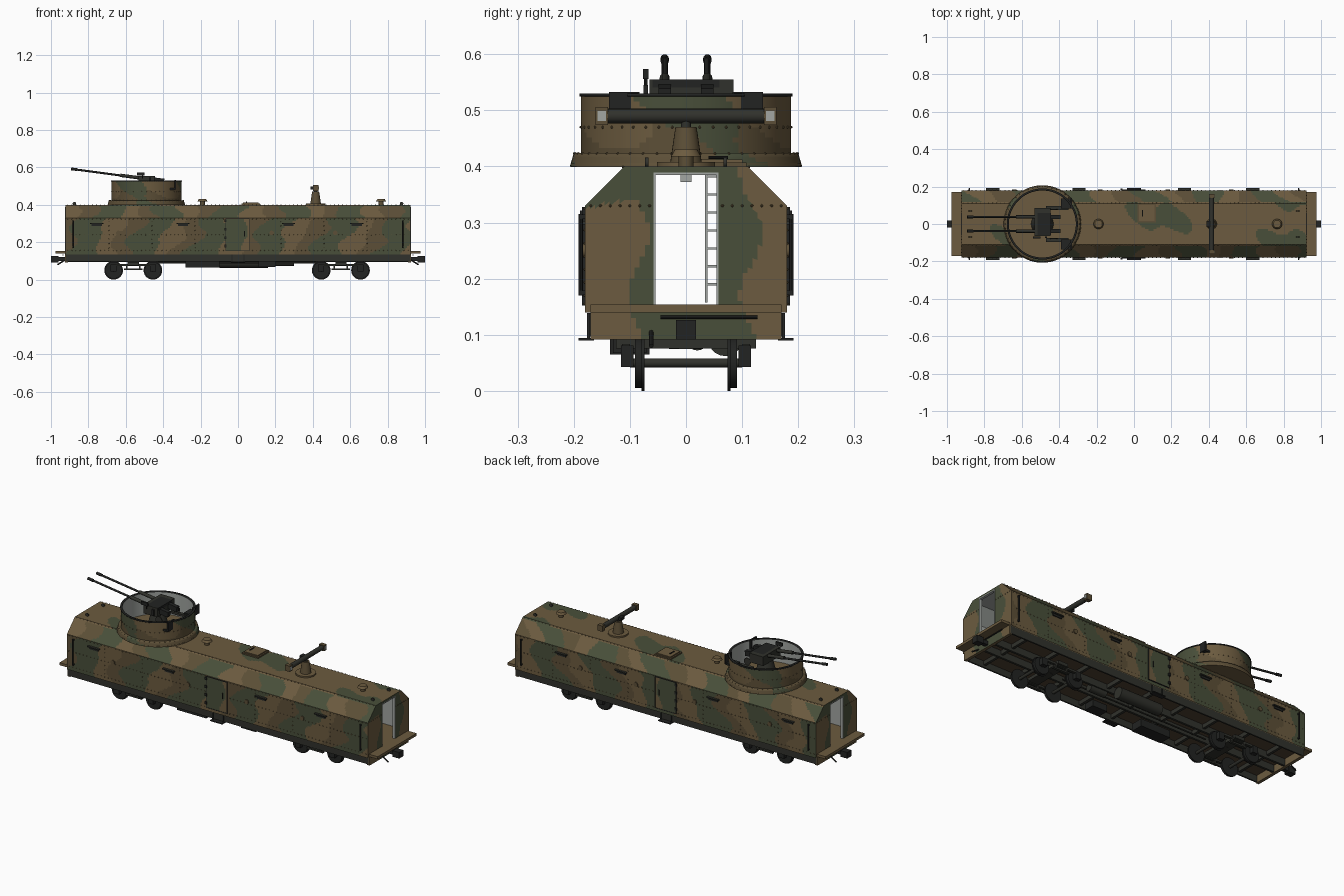
import bpy, bmesh, math
from mathutils import Vector, Matrix

if "Cube" in bpy.data.objects:
    bpy.data.objects.remove(bpy.data.objects["Cube"])

def mat(name, c):
    m = bpy.data.materials.new(name)
    m.diffuse_color = (*c, 1)
    m.use_nodes = True
    m.node_tree.nodes["Principled BSDF"].inputs["Base Color"].default_value = m.diffuse_color
    return m

TAN = mat("tan_brown", (0.150, 0.105, 0.050))
BROWN = mat("dark_brown", (0.108, 0.078, 0.038))
GREEN = mat("camo_green", (0.066, 0.078, 0.042))
STEEL = mat("dark_steel", (0.030, 0.031, 0.025))
BLACK = mat("gunmetal", (0.016, 0.017, 0.016))
GREY = mat("interior_grey", (0.36, 0.38, 0.36))
WOOD = mat("floor_planks", (0.075, 0.050, 0.030))
CAMO = [TAN, BROWN, GREEN]

# ---------- helpers ----------
def finish(bm, name, mats):
    me = bpy.data.meshes.new(name)
    bm.to_mesh(me)
    bm.free()
    for m in mats:
        me.materials.append(m)
    ob = bpy.data.objects.new(name, me)
    bpy.context.collection.objects.link(ob)
    return ob

def box(name, c, s, m, ry=0.0):
    bm = bmesh.new()
    M = Matrix.Translation(c) @ Matrix.Rotation(ry, 4, 'Y') @ Matrix.Diagonal((*s, 1))
    bmesh.ops.create_cube(bm, size=1, matrix=M)
    return finish(bm, name, [m])

def rod(name, a, b, r1, m, r2=None, n=16):
    a, b = Vector(a), Vector(b)
    d = b - a
    M = Matrix.Translation((a + b) / 2) @ d.to_track_quat('Z', 'Y').to_matrix().to_4x4()
    bm = bmesh.new()
    bmesh.ops.create_cone(bm, cap_ends=True, segments=n, radius1=r1,
                          radius2=r1 if r2 is None else r2, depth=d.length, matrix=M)
    for f in bm.faces:
        f.smooth = len(f.verts) == 4 and n > 8
    return finish(bm, name, [m])

def camo(p):
    """slanted repeating bands: green, tan, dark brown; the roof is mostly tan"""
    x, y, z = p
    s = x - 0.42 * (z - 0.25) + 0.35 * y * (abs(y) < 0.179)
    s += 0.025 * math.sin(26 * z + 7 * x) + 0.022 * math.sin(45 * z - 11 * x + 9 * y)
    t = ((s + 0.875 + (0.12 if y > 0 else 0)) / 0.33) % 1
    if z > 0.395 and z < 0.402:
        blob = math.sin(9 * x + 0.3) + math.sin(24 * y + 5 * x) + 0.5 * math.sin(31 * x + 19 * y)
        return 2 if blob > 0.95 else 0
    return 2 if t < 0.46 else (0 if t < 0.74 else 1)

def end_camo(p):
    y, z = p.y * (1 if p.x > 0 else -1), p.z
    w = 0.02 * math.sin(28 * z)
    if y < 0:
        return 2 if y > -0.085 + w or z - 0.3 * y > 0.375 + w else 0
    return 2 if y < 0.115 + w else 0

def grid(name, rows, mats, rule=None, smooth=False):
    bm = bmesh.new()
    vs = [[bm.verts.new(p) for p in r] for r in rows]
    for a, b in zip(vs, vs[1:]):
        for i in range(len(a) - 1):
            f = bm.faces.new((a[i], b[i], b[i + 1], a[i + 1]))
            f.smooth = smooth
            if rule:
                f.material_index = rule(f.calc_center_median())
    bmesh.ops.remove_doubles(bm, verts=bm.verts, dist=1e-5)
    return finish(bm, name, mats)

def span(a, b, step=0.009):
    n = max(1, round(abs(b - a) / step))
    return [a + (b - a) * i / n for i in range(n + 1)]

def subdivide(pts, step=0.009):
    out = [pts[0]]
    for (a, b), (c, d) in zip(pts, pts[1:]):
        n = max(1, round(math.hypot(c - a, d - b) / step))
        out += [(a + (c - a) * i / n, b + (d - b) * i / n) for i in range(1, n + 1)]
    return out

# ---------- armoured body shell ----------
L = 0.922
outer = [(0.18, .135), (0.18, .33), (0.11, .40), (-0.11, .40), (-0.18, .33), (-0.18, .135)]
inner = [(0.172, .15), (0.172, .327), (0.107, .392), (-0.107, .392), (-0.172, .327), (-0.172, .15)]
grid("body_shell", [[(x, y, z) for y, z in subdivide(outer)] for x in span(-L, L)], CAMO, camo)
grid("body_lining", [[(x, -y, z) for y, z in inner] for x in (-L + .002, L - .002)], [GREY])

def roof_z(y):
    return min(0.40, 0.33 + 0.18 - abs(y))

ends = subdivide([(-.18, 0), (-.11, 0), (-.055, 0), (.055, 0), (.11, 0), (.18, 0)])
for sx in (-1, 1):
    for tag, x, mats, rule in (("end_wall", L, CAMO, end_camo), ("end_wall_lining", L - .01, [GREY], None)):
        for part, lo, hi, zb in (("left", -.18, -.055, .14), ("door_head", -.055, .055, .385), ("right", .055, .18, .14)):
            ys = [y for y, _ in ends if lo - 1e-6 <= y <= hi + 1e-6]
            n = 26 if zb < .2 else 2
            rows = [[(sx * x, y * sx, zb + (roof_z(y) - zb) * i / n) for i in range(n + 1)] for y in ys]
            grid(f"{tag}_{part}", rows, mats, rule)
    for sy in (-1, 1):
        box("door_jamb", (sx * (L - .005), sy * .056, .27), (.014, .004, .235), GREY)
        rod("corner_handrail", (sx * .88, sy * .188, .17), (sx * .88, sy * .188, .315), .004, BLACK, n=8)
        for z in (.175, .31):
            box("handrail_bracket", (sx * .88, sy * .184, z), (.008, .012, .008), BLACK)
        rod("lifting_eye", (sx * .875, sy * .07 - .003, .407), (sx * .875, sy * .07 + .003, .407), .009, STEEL)
    box("door_lintel", (sx * (L - .005), 0, .387), (.014, .116, .005), GREY)

# ---------- underframe ----------
box("floor_deck", (0, 0, .147), (1.95, .34, .014), TAN)
box("floor_planking", (0, 0, .136), (1.84, .33, .008), WOOD)
for sy in (-1, 1):
    box("side_sill", (0, sy * .168, .118), (1.84, .008, .042), STEEL)
    box("centre_sill", (0, sy * .04, .115), (1.84, .012, .04), STEEL)
for i in range(-4, 5):
    box("cross_beam", (i * .2, 0, .122), (.014, .33, .024), STEEL)
for sx in (-1, 1):
    rows = [[(sx * .926, sx * y, z) for z in span(.092, .14)] for y in span(-.17, .17)]
    grid("end_beam_face", rows, CAMO, end_camo)
    box("end_beam", (sx * .917, 0, .116), (.016, .34, .048), TAN)
    box("coupler_shank", (sx * .945, 0, .11), (.05, .022, .02), BLACK)
    box("coupler_head", (sx * .98, 0, .109), (.04, .036, .034), BLACK)
    rod("uncoupling_bar", (sx * .935, sx * -.045, .131), (sx * .935, sx * .127, .131), .003, BLACK, n=8)
    rod("brake_hose", (sx * .925, sx * -.062, .105), (sx * .965, sx * -.062, .08), .004, BLACK, n=8)
box("battery_box", (-.19, -.10, .085), (.18, .07, .04), BLACK)
box("equipment_box", (.155, -.10, .085), (.09, .06, .035), BLACK)
rod("air_tank", (-.10, .07, .092), (.16, .07, .092), .03, STEEL, n=20)
rod("brake_cylinder", (.2, .02, .092), (.3, .02, .092), .02, STEEL)
rod("brake_rod", (-.45, 0, .09), (.45, 0, .09), .004, STEEL, n=8)

# ---------- bogies ----------
for bx in (-.56, .55):
    box("bogie_bolster", (bx, 0, .085), (.06, .25, .018), STEEL)
    rod("bogie_pivot", (bx, 0, .075), (bx, 0, .125), .03, STEEL)
    for sy in (-1, 1):
        box("bogie_frame_top", (bx, sy * .107, .078), (.23, .014, .012), STEEL)
        box("bogie_frame_bottom", (bx, sy * .107, .055), (.10, .014, .009), STEEL)
        for sx in (-1, 1):
            box("bogie_brace", (bx + sx * .035, sy * .107, .066), (.008, .018, .024), STEEL)
    for wx in (bx - .105, bx + .105):
        rod("axle", (wx, -.1, .05), (wx, .1, .05), .008, STEEL)
        for sy in (-1, 1):
            rod("wheel", (wx, sy * .078, .05), (wx, sy * .091, .05), .045, BLACK, n=28)
            rod("wheel_flange", (wx, sy * .074, .05), (wx, sy * .079, .05), .05, BLACK, n=28)
            box("axle_box", (wx, sy * .105, .062), (.032, .022, .038), BLACK)

# ---------- side fittings ----------
for sy in (-1, 1):
    for x in (-.755, -.295, .27, .635):
        box("vision_flap", (x, sy * .186, .30), (.07, .012, .006), STEEL)
        box("vision_slit", (x, sy * .182, .292), (.054, .006, .012), BLACK)
    for x in (-.64, -.18, .18, .52):
        rod("pistol_port", (x, sy * .179, .25), (x, sy * .185, .25), .012, BROWN)
    rows = [[(x, sy * .1835, z) for x in span(-.065, .06)] for z in span(.155, .325)]
    grid("side_door", rows, CAMO, lambda p: 2 if p.x < .035 + .02 * math.sin(30 * p.z) else 0)
    for x in (-.066, .061):
        box("side_door_edge", (x, sy * .182, .24), (.003, .006, .17), BLACK)
    for z in (.154, .326):
        box("side_door_edge", (-.0025, sy * .182, z), (.13, .006, .003), BLACK)
    for z in (.18, .225, .27, .315):
        box("side_door_hinge", (-.067, sy * .185, z), (.012, .008, .014), BLACK)
    rod("side_door_handle", (.035, sy * .187, .23), (.035, sy * .187, .26), .003, BLACK, n=8)
    box("side_step", (0, sy * .178, .092), (.075, .028, .005), BLACK)
    for x in (-.032, .032):
        box("side_step_hanger", (x, sy * .174, .115), (.005, .005, .048), BLACK)

# ---------- rivets along the seams ----------
TX = -.49
spots = []
for sy in (-1, 1):
    for x in span(-.91, .91, .022):
        spots += [(x, sy * .18, z) for z in (.325, .155)] + [(x, sy * .112, .399)]
        if abs(x) > .07:
            spots.append((x, sy * .18, .24))
    for x in (-.69, -.46, -.23, .23, .46, .69):
        spots += [(x, sy * .18, z) for z in span(.17, .31, .022)]
for sx in (-1, 1):
    spots += [(sx * L, s * y, .33) for y in span(.065, .17, .018) for s in (-1, 1)]
for i in range(48):
    a = math.tau * i / 48
    spots += [(TX + r * math.cos(a), r * math.sin(a), z) for r, z in ((.187, .47), (.199, .423))]
bm = bmesh.new()
for p in spots:
    bmesh.ops.create_icosphere(bm, subdivisions=1, radius=.0028, matrix=Matrix.Translation(p))
finish(bm, "rivets", [BROWN])

# ---------- gun tub ----------
def lathe(name, prof, mats, rule=None):
    rows = [[(TX + r * math.cos(a), r * math.sin(a), z) for r, z in prof]
            for a in [math.tau * i / 96 for i in range(97)]]
    ob = grid(name, rows, mats, rule, True)
    return ob

def tub_camo(p):
    s = math.sin(3 * math.atan2(p.y, p.x - TX) + 1.0 + 14 * (p.z - .47)) + .35 * math.sin(40 * p.z)
    return 2 if s > .55 else (0 if p.z > .47 + .03 * s else 1)

lathe("tub_skirt", subdivide([(.207, .40), (.2, .424), (.187, .424)]), CAMO, tub_camo)
lathe("tub_wall", subdivide([(.187, .424), (.187, .525)]), CAMO, tub_camo)
lathe("tub_rim", [(.187, .525), (.19, .525), (.19, .53), (.179, .53), (.179, .525)], [BLACK])
lathe("tub_lining", [(.18, .528), (.18, .405)], [GREY])
rod("tub_floor", (TX, 0, .399), (TX, 0, .405), .206, TAN, n=96)

# ---------- twin gun ----------
rod("gun_pedestal", (TX, 0, .405), (TX, 0, .50), .06, STEEL, .035, 20)
box("gun_cradle", (TX, .01, .53), (.085, .15, .05), STEEL)
box("gun_cradle_top", (TX + .01, 0, .548), (.07, .12, .014), BLACK)
for sy in (-1, 1):
    y = sy * .038
    rod("gun_barrel", (-.50, y, .540), (-.89, y, .592), .0055, BLACK, n=12)
    rod("gun_jacket", (-.45, y, .534), (-.63, y, .558), .009, STEEL, n=12)
    rod("muzzle_brake", (-.86, y, .588), (-.892, y, .5925), .0075, BLACK, n=12)
    box("gun_breech", (-.43, y, .530), (.07, .022, .028), BLACK, .13)
    box("seat_arm", (-.41, sy * .085, .475), (.12, .02, .012), STEEL)
    box("gunner_seat", (-.365, sy * .11, .485), (.05, .055, .01), BLACK)
    box("seat_back", (-.335, sy * .11, .508), (.008, .055, .05), BLACK)
    box("sight_post", (-.47, sy * .072, .528), (.012, .008, .034), BLACK)
    rod("elevation_wheel", (-.43, sy * .075, .50), (-.43, sy * .08, .50), .02, STEEL)
box("gun_sight", (-.52, -.072, .565), (.04, .01, .018), BLACK)
rod("gun_sight_stalk", (-.51, -.072, .54), (-.51, -.072, .56), .003, BLACK, n=8)

# ---------- rangefinder ----------
RX = .415
rod("rangefinder_base", (RX, 0, .40), (RX, 0, .408), .052, TAN, n=24)
rod("rangefinder_pedestal", (RX, 0, .408), (RX, 0, .47), .028, BROWN, .019, 24)
rod("rangefinder_neck", (RX, 0, .47), (RX, 0, .485), .009, STEEL)
rod("rangefinder_tube", (RX, -.14, .49), (RX, .14, .49), .013, STEEL)
box("rangefinder_eyepiece", (RX - .018, 0, .49), (.02, .03, .016), BLACK)
for sy in (-1, 1):
    box("rangefinder_head", (RX, sy * .15, .49), (.03, .022, .032), BROWN)
    box("rangefinder_lens", (RX + .016, sy * .15, .49), (.003, .015, .018), GREY)

# ---------- roof fittings and ladder ----------
for x in (-.19, .765):
    rod("vent_stem", (x, 0, .40), (x, 0, .42), .013, BROWN)
    rod("vent_cap", (x, 0, .418), (x, 0, .43), .027, TAN, .02, 24)
box("roof_hatch_coaming", (.068, .058, .403), (.1, .1, .008), BROWN)
box("roof_hatch", (.068, .058, .409), (.085, .085, .007), TAN)
rod("hatch_handle", (.045, .04, .416), (.045, .075, .416), .003, BLACK, n=8)
for y in (.036, .084):
    box("ladder_rail", (.07, y, .275), (.008, .005, .235), GREY)
for i in range(7):
    box("ladder_rung", (.07, .06, .19 + i * .032), (.006, .048, .004), GREY)
box("ceiling_lamp", (.5, 0, .382), (.03, .02, .02), GREY)
